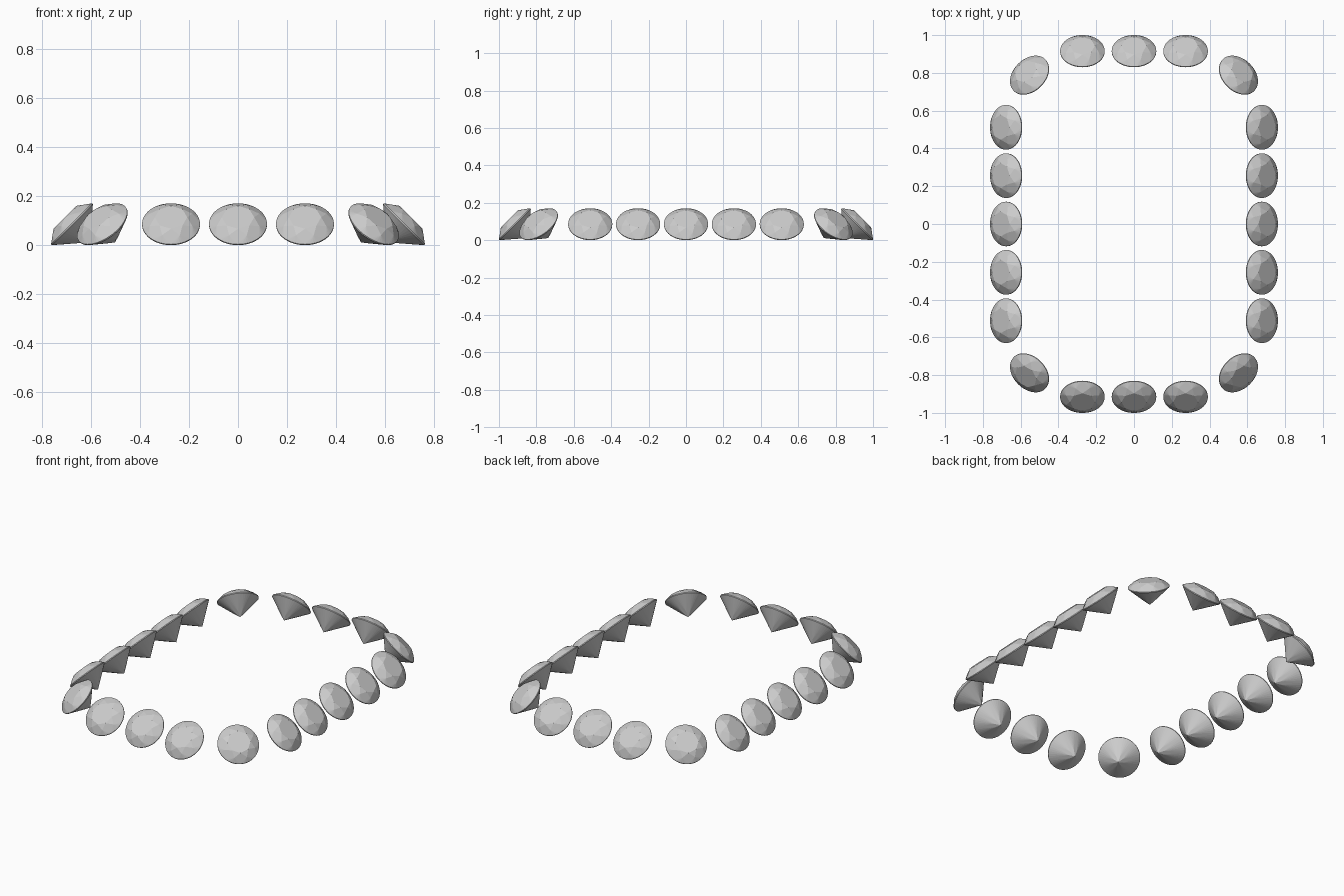
import bpy, bmesh
from math import sin, cos, pi
from mathutils import Matrix, Vector

if "Cube" in bpy.data.objects:
    bpy.data.objects.remove(bpy.data.objects["Cube"])

R = 0.118        # girdle radius
T = 0.0025       # half girdle thickness
CROWN = 0.04     # crown height
PAV = 0.104      # pavilion depth
TABLE = 0.56 * R # table radius


def ring(r, z, n, off=0.0):
    return [Vector((r * cos(2 * pi * i / n + off), r * sin(2 * pi * i / n + off), z))
            for i in range(n)]


# Brilliant cut stone: facets come from the hull of a few rings
c = cos(pi / 8)
r_mid, r_low = 0.8 * R, 0.24 * R
z_mid = T + (CROWN - T) * (R - r_mid * c) / (R - TABLE)
z_low = -T - (PAV - T) * (1 - r_low * c / R)
points = (ring(TABLE, CROWN, 8)
          + ring(r_mid, z_mid, 8, pi / 8)
          + ring(R, T, 48) + ring(R, -T, 48)
          + ring(r_low, z_low, 8, pi / 8)
          + [Vector((0, 0, -PAV))])
bm = bmesh.new()
for p in points:
    bm.verts.new(p)
bmesh.ops.convex_hull(bm, input=bm.verts[:])
bmesh.ops.dissolve_limit(bm, angle_limit=0.005, verts=bm.verts[:], edges=bm.edges[:])
bmesh.ops.recalc_face_normals(bm, faces=bm.faces[:])
stone = bpy.data.meshes.new("cut_stone")
bm.to_mesh(stone)
bm.free()


def place(name, x, y, angle):
    """Stone tilted 45 degrees outward towards the heading angle."""
    ob = bpy.data.objects.new(name, stone)
    bpy.context.collection.objects.link(ob)
    ob.matrix_world = (Matrix.Translation((x, y, 0.0855))
                       @ Matrix.Rotation(angle, 4, 'Z')
                       @ Matrix.Rotation(pi / 4, 4, 'Y'))


# Front and back rows
for i in (-1, 0, 1):
    place("front_stone", i * 0.273, -0.915, -pi / 2)
    place("back_stone", i * 0.273, 0.915, pi / 2)
# Side rows
for i in range(-2, 3):
    place("right_stone", 0.677, i * 0.256, 0)
    place("left_stone", -0.677, i * 0.256, pi)
# Corner stones
for k, (sx, sy) in enumerate(((1, 1), (-1, 1), (-1, -1), (1, -1))):
    place("corner_stone", sx * 0.553, sy * 0.788, pi / 4 + k * pi / 2)
